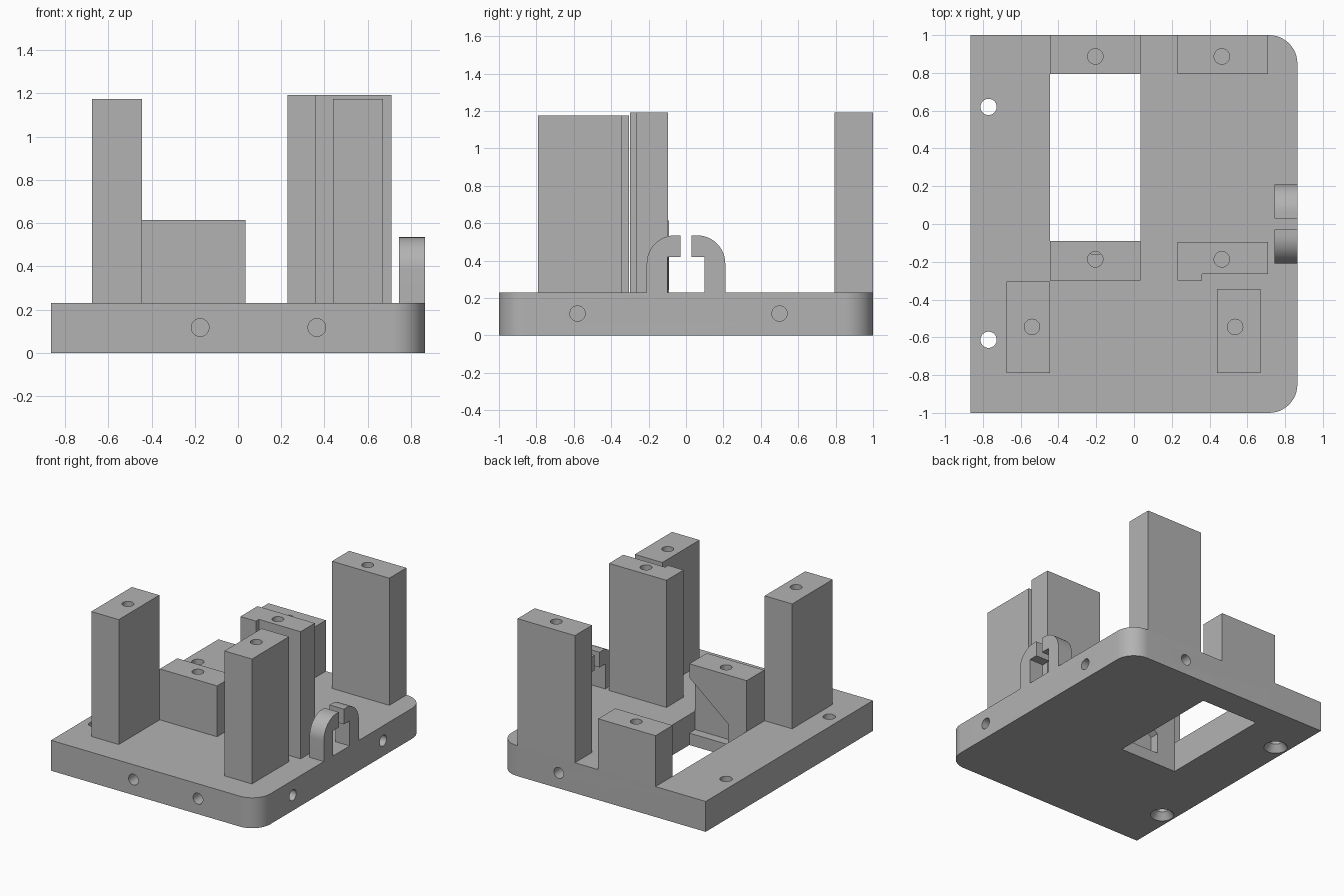
import bpy, bmesh, math
from mathutils import Matrix, Vector

if "Cube" in bpy.data.objects:
    bpy.data.objects.remove(bpy.data.objects["Cube"])

grey = bpy.data.materials.new("plain grey")
grey.diffuse_color = (0.45, 0.45, 0.45, 1)
grey.use_nodes = True
grey.node_tree.nodes["Principled BSDF"].inputs["Base Color"].default_value = grey.diffuse_color

TOP = 0.23      # top of the base plate
R = 0.041       # screw hole radius


def finish(name, bm):
    bmesh.ops.recalc_face_normals(bm, faces=bm.faces)
    me = bpy.data.meshes.new(name)
    bm.to_mesh(me)
    bm.free()
    me.materials.append(grey)
    ob = bpy.data.objects.new(name, me)
    bpy.context.collection.objects.link(ob)
    return ob


def prism(name, outline, axis, lo, hi):
    """Extrude a 2D outline along axis: z uses (x,y), x uses (y,z), y uses (x,z)."""
    place = {"z": lambda a, b, c: (a, b, c),
             "x": lambda a, b, c: (c, a, b),
             "y": lambda a, b, c: (a, c, b)}[axis]
    bm = bmesh.new()
    face = bm.faces.new([bm.verts.new(place(a, b, lo)) for a, b in outline])
    ext = bmesh.ops.extrude_face_region(bm, geom=[face])
    verts = [g for g in ext["geom"] if isinstance(g, bmesh.types.BMVert)]
    bmesh.ops.translate(bm, verts=verts, vec=Vector(place(0, 0, hi - lo)))
    return finish(name, bm)


def box(name, x0, x1, y0, y1, z0, z1):
    return prism(name, [(x0, y0), (x1, y0), (x1, y1), (x0, y1)], "z", z0, z1)


def rod(centre, length, axis="z", r1=R, r2=R):
    bm = bmesh.new()
    turn = {"z": Matrix(), "x": Matrix.Rotation(math.pi / 2, 4, "Y"),
            "y": Matrix.Rotation(math.pi / 2, 4, "X")}[axis]
    bmesh.ops.create_cone(bm, cap_ends=True, segments=32, radius1=r1, radius2=r2,
                          depth=length, matrix=Matrix.Translation(centre) @ turn)
    return finish("cutter", bm)


def cut(ob, *cutters):
    bpy.context.view_layer.objects.active = ob
    for c in cutters:
        m = ob.modifiers.new("cut", "BOOLEAN")
        m.operation, m.solver, m.object = "DIFFERENCE", "EXACT", c
        bpy.ops.object.modifier_apply(modifier=m.name)
        bpy.data.objects.remove(c)


def arc(cx, cy, r, a0, a1, n=12):
    return [(cx + r * math.cos(math.radians(a0 + (a1 - a0) * i / n)),
             cy + r * math.sin(math.radians(a0 + (a1 - a0) * i / n))) for i in range(n + 1)]


def pocket():
    # slanted recess behind the low front block, running down into the plate
    return prism("cutter", [(0.035, 0.09), (0.035, 0.51), (-0.29, 0.245), (-0.29, 0.09)],
                 "y", -0.16, -0.05)


# Base plate with two rounded corners
base = prism("base_plate", [(-0.865, 1), (-0.865, -1)] + arc(0.715, -0.85, 0.15, -90, 0)
             + arc(0.715, 0.85, 0.15, 0, 90), "z", 0, TOP)
cut(base, box("cutter", -0.445, 0.035, -0.09, 0.795, -0.1, 0.4), pocket())
# Countersunk mounting holes
for y in (0.62, -0.613):
    cut(base, rod((-0.77, y, 0.1), 0.5, r1=0.043, r2=0.043),
        rod((-0.77, y, 0.02), 0.06, r1=0.09, r2=0.043))
# Screw holes in the edges
cut(base, *[rod((x, -1, 0.117), 0.5, "y") for x in (-0.175, 0.365)])
cut(base, rod((0.365, 1, 0.117), 0.36, "y"))
cut(base, *[rod((0.865, y, 0.117), 0.4, "x") for y in (-0.58, 0.5)])

# Tall posts and low blocks, each with a screw hole in the top
blocks = [
    ("front_left_post", -0.675, -0.445, -0.79, -0.305, 1.175, (-0.54, -0.545)),
    ("front_right_post", 0.44, 0.67, -0.79, -0.345, 1.175, (0.535, -0.545)),
    ("back_right_post", 0.23, 0.71, 0.795, 1.0, 1.192, (0.465, 0.887)),
    ("back_low_block", -0.445, 0.035, 0.795, 1.0, 0.615, (-0.205, 0.887)),
    ("front_low_block", -0.445, 0.035, -0.30, -0.09, 0.615, (-0.205, -0.187)),
]
parts = [base]
for name, x0, x1, y0, y1, top, (hx, hy) in blocks:
    ob = box(name, x0, x1, y0, y1, TOP, top)
    if name == "front_low_block":
        cut(ob, pocket())
    cut(ob, rod((hx, hy, top), 0.64))
    parts.append(ob)

# Middle post with a stepped front
middle = prism("middle_post", [(0.23, -0.30), (0.36, -0.30), (0.36, -0.265), (0.71, -0.265),
                               (0.71, -0.095), (0.23, -0.095)], "z", TOP, 1.192)
cut(middle, rod((0.465, -0.187, 1.192), 0.64))
parts.append(middle)

# Split cable hook: two mirrored halves
for side, s in (("front", -1), ("back", 1)):
    outline = [(0.1, TOP), (0.21, TOP)] + arc(0.06, 0.385, 0.15, 0, 90) \
        + [(0.03, 0.535), (0.03, 0.42), (0.1, 0.42)]
    parts.append(prism(side + "_cable_hook", [(s * y, z) for y, z in outline], "x", 0.745, 0.865))

# Smooth the curved walls, keep the edges sharp
bpy.ops.object.select_all(action="DESELECT")
for ob in parts:
    ob.select_set(True)
bpy.context.view_layer.objects.active = base
bpy.ops.object.shade_smooth_by_angle(angle=math.radians(30))
